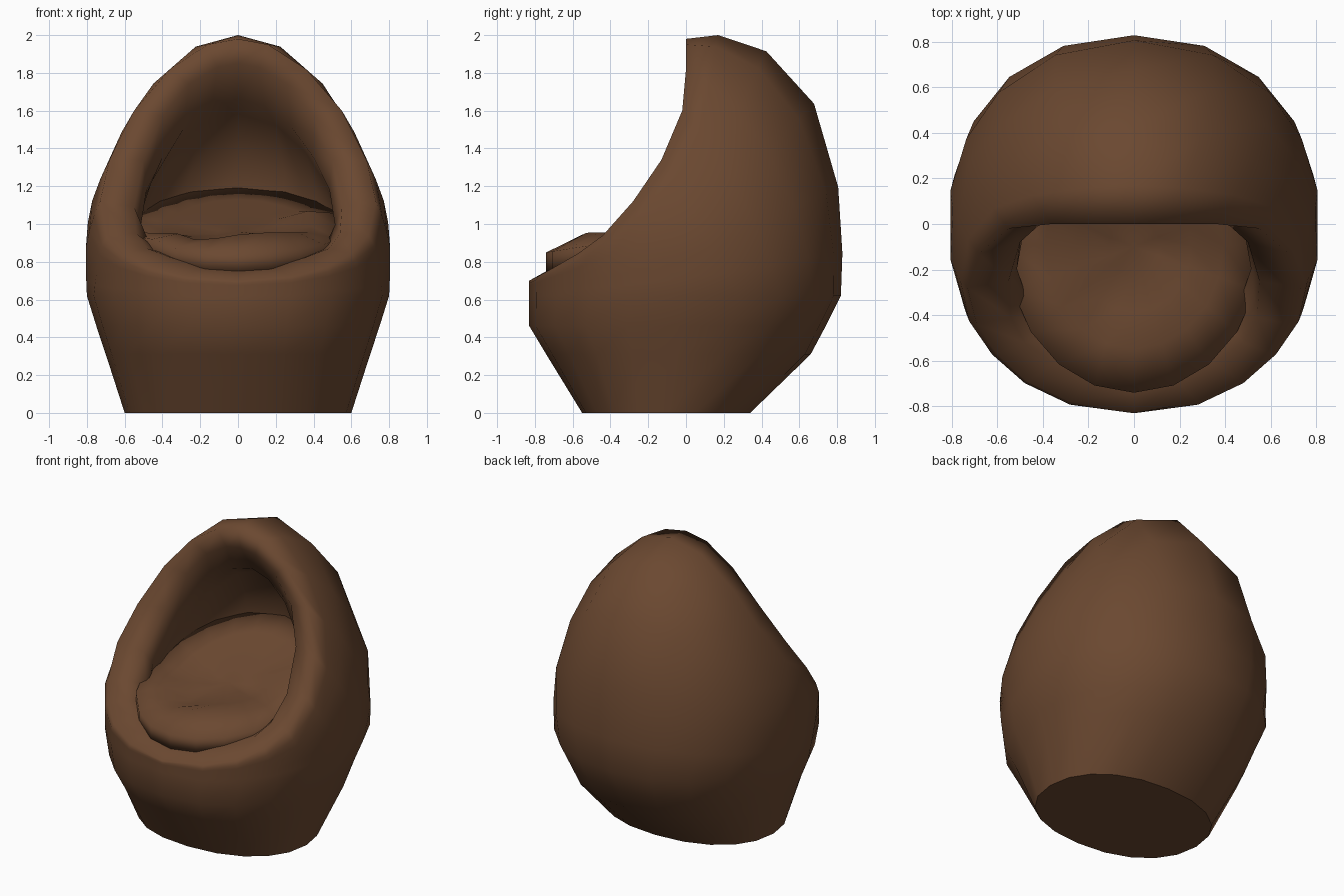
import bpy, bmesh
from math import sin, cos, pi, exp, copysign
from mathutils import Vector

cube = bpy.data.objects.get("Cube")
if cube:
    bpy.data.objects.remove(cube, do_unlink=True)

SEGMENTS = 20
CENTRE = Vector((0, 0, 0.95))

# Egg outline: height, half width, front y, back y
EGG = [(0, .60, -.55, .34), (.31, .70, -.74, .66), (.46, .75, -.83, .74),
       (.62, .80, -.83, .82), (.9, .815, -.83, .83), (1.1, .78, -.80, .82),
       (1.3, .71, -.75, .79), (1.62, .55, -.65, .69), (1.87, .35, -.40, .51),
       (1.98, .16, -.15, .30), (2.0, .05, .05, .22)]
# Right halves of the opening, from the front lip up to the hood
OUTER_RIM = [(0, -.83, .70), (.28, -.78, .725), (.47, -.69, .775), (.60, -.57, .845),
             (.69, -.44, .94), (.73, -.28, 1.12), (.68, -.13, 1.34), (.55, -.02, 1.6),
             (.36, 0, 1.82), (.16, 0, 1.95), (0, 0, 1.98)]
INNER_RIM = [(0, -.74, .75), (.19, -.69, .77), (.35, -.61, .82), (.48, -.52, .87),
             (.54, -.41, .95), (.55, -.25, 1.09), (.50, -.08, 1.34), (.40, .01, 1.57),
             (.26, .03, 1.74), (.11, .03, 1.83), (0, .03, 1.85)]


def material(name, rgb):
    mat = bpy.data.materials.new(name)
    mat.use_nodes = True
    mat.diffuse_color = (*rgb, 1)
    mat.node_tree.nodes["Principled BSDF"].inputs["Base Color"].default_value = (*rgb, 1)
    return mat


def oval(width, front, back, z, power=2.2):
    """Closed rounded loop that starts at the front and runs through +x."""
    mid, depth = (front + back) / 2, (back - front) / 2
    points = []
    for i in range(SEGMENTS):
        a = 2 * pi * i / SEGMENTS
        s, c = sin(a), -cos(a)
        points.append(Vector((copysign(abs(s) ** (2 / power), s) * width,
                              mid + copysign(abs(c) ** (2 / power), c) * depth, z)))
    return points


def egg_section(z):
    for low, high in zip(EGG, EGG[1:]):
        if low[0] <= z <= high[0]:
            t = (z - low[0]) / (high[0] - low[0])
            return [a + (b - a) * t for a, b in zip(low[1:], high[1:])]


def inside_egg(p):
    section = egg_section(p.z)
    if section is None:
        return False
    width, front, back = section
    y = (p.y - (front + back) / 2) / ((back - front) / 2)
    return abs(p.x / width) ** 2.2 + abs(y) ** 2.2 < 1


def project(p, scale=1.0):
    """Push a point out from the centre onto the egg surface."""
    ray = (p - CENTRE).normalized()
    near, far = 0.0, 2.0
    for _ in range(24):
        half = (near + far) / 2
        if inside_egg(CENTRE + ray * half):
            near = half
        else:
            far = half
    return CENTRE + ray * near * scale


def mirrored(half):
    return [Vector(p) for p in half] + [Vector((-x, y, z)) for x, y, z in half[-2:0:-1]]


def blend(a, b, t, scale):
    return [project(p.lerp(q, t), scale) for p, q in zip(a, b)]


def loft(name, loops, mat):
    """Skin a row of loops and cap both ends."""
    bm = bmesh.new()
    rows = [[bm.verts.new(p) for p in loop] for loop in loops]
    for low, high in zip(rows, rows[1:]):
        for i in range(SEGMENTS):
            j = (i + 1) % SEGMENTS
            bm.faces.new((low[i], low[j], high[j], high[i]))
    bm.faces.new(rows[0][::-1])
    hub = bm.verts.new(sum(loops[-1], Vector()) / SEGMENTS)
    for i in range(SEGMENTS):
        bm.faces.new((rows[-1][i], rows[-1][(i + 1) % SEGMENTS], hub))
    bmesh.ops.recalc_face_normals(bm, faces=bm.faces)
    mesh = bpy.data.meshes.new(name)
    bm.to_mesh(mesh)
    bm.free()
    mesh.materials.append(mat)
    obj = bpy.data.objects.new(name, mesh)
    bpy.context.collection.objects.link(obj)
    mesh.shade_smooth()
    return obj


brown = material("brown fabric", (.146, .065, .030))

# Shell: base, belly, hood, rolled rim, hollow and floor
base, lower, belly, waist = [oval(*egg_section(z), z) for z in (0, .31, .46, .62)]
outer, inner = mirrored(OUTER_RIM), mirrored(INNER_RIM)
floor = oval(.48, -.55, .42, .72)
shell_loops = [base, lower, belly, waist]
shell_loops += [blend(waist, outer, t, 1) for t in (.18, .36, .53, .68, .84)]
shell_loops += [outer, inner]
shell_loops += [blend(inner, floor, t, .68) for t in (.25, .45, .62, .8)]
shell_loops.append(floor)
shell = loft("chair_shell", shell_loops, brown)
# Sharp edge only around the flat underside
for edge in shell.data.edges:
    if all(shell.data.vertices[v].co.z < .001 for v in edge.vertices):
        edge.use_edge_sharp = True


# Cushion: rises to the back, with soft lumps and hollows
def cushion_height(p):
    z = .95 + .39 * max(0, p.y + .1)
    for x, y, size, lift in ((-.16, -.38, .18, -.07), (.42, .02, .14, .07),
                             (-.4, -.42, .16, .04)):
        z += lift * exp(-((p.x - x) ** 2 + (p.y - y) ** 2) / size ** 2)
    return z


def cushion_ring(scale, drop):
    ring = oval(.56 * scale, -.1 - .64 * scale, -.1 + .66 * scale, 0, 2)
    for p in ring:
        front = max(0, -p.y - .1) / .64
        p.z = cushion_height(p) - drop * front
    return ring


skirt = cushion_ring(1, .1)
for p in skirt:
    p.z -= .11
cushion_loops = [skirt] + [cushion_ring(s, d) for s, d in
                           ((1, .1), (.7, -.01), (.45, 0), (.2, 0))]
loft("seat_cushion", cushion_loops, brown)
